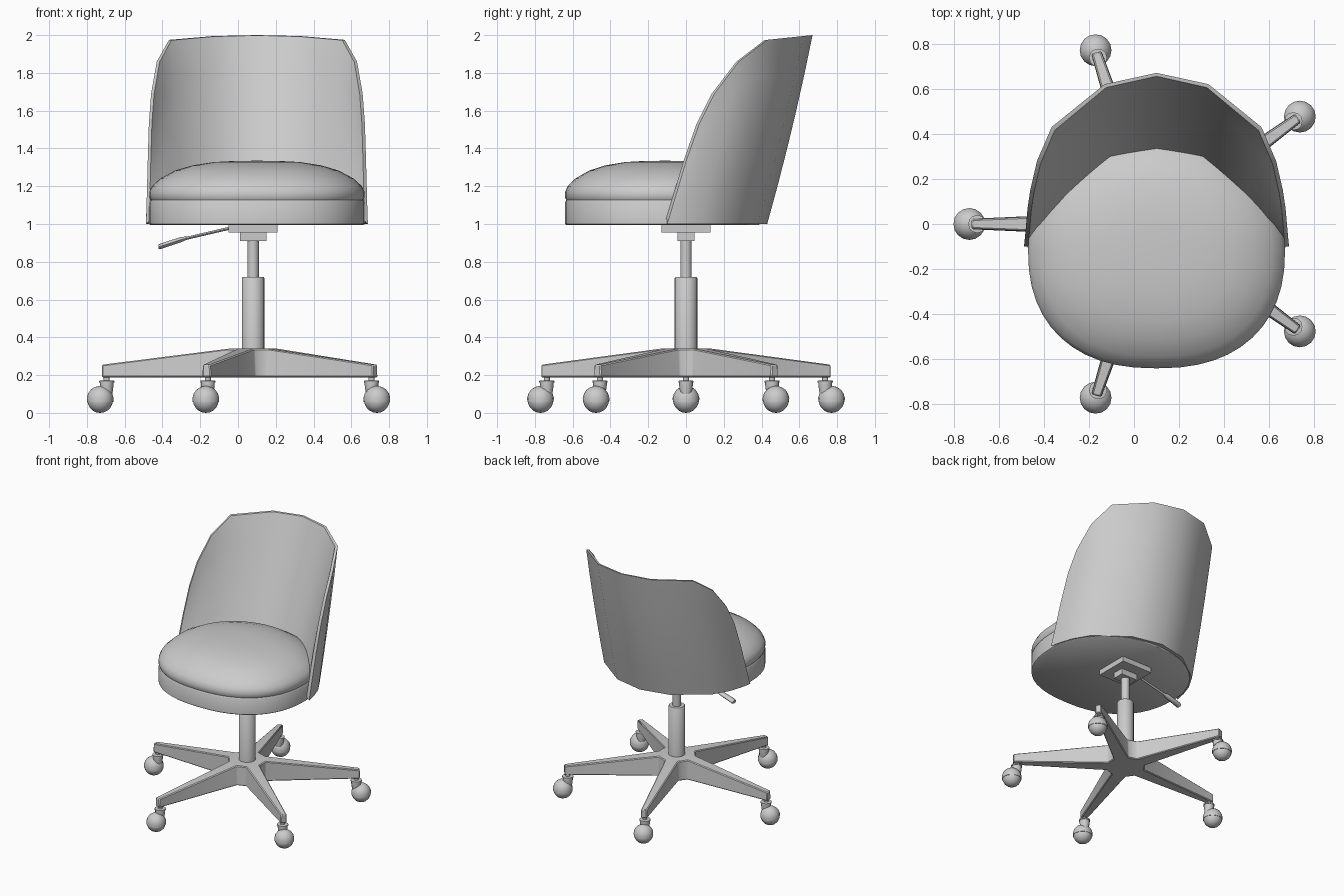
import bpy, bmesh, math
from math import sin, cos, pi, copysign
from mathutils import Vector, Matrix

if "Cube" in bpy.data.objects:
    bpy.data.objects.remove(bpy.data.objects["Cube"])

CX = 0.08    # axis of the swivel base
SX = 0.10    # axis of the seat and back


def finish(name, bm, angle=45):
    bmesh.ops.remove_doubles(bm, verts=bm.verts, dist=1e-5)
    bmesh.ops.recalc_face_normals(bm, faces=bm.faces)
    me = bpy.data.meshes.new(name)
    bm.to_mesh(me)
    bm.free()
    ob = bpy.data.objects.new(name, me)
    bpy.context.collection.objects.link(ob)
    bpy.ops.object.select_all(action='DESELECT')
    ob.select_set(True)
    bpy.context.view_layer.objects.active = ob
    bpy.ops.object.shade_smooth_by_angle(angle=math.radians(angle))
    return ob


def skin(bm, loops, wrap=True, caps=True):
    """Join equal-length point loops with quads."""
    vs = [[bm.verts.new(p) for p in lp] for lp in loops]
    n = len(vs[0])
    for a, b in zip(vs, vs[1:]):
        for i in range(n if wrap else n - 1):
            j = (i + 1) % n
            bm.faces.new((a[i], a[j], b[j], b[i]))
    if caps:
        bm.faces.new(vs[0])
        bm.faces.new(vs[-1])


def lathe(bm, x, y, profile, n=20):
    skin(bm, [[(x + r * cos(2 * pi * i / n), y + r * sin(2 * pi * i / n), z)
               for i in range(n)] for r, z in profile])


def box(name, x0, x1, y0, y1, z0, z1):
    bm = bmesh.new()
    skin(bm, [[(x0, y0, z), (x1, y0, z), (x1, y1, z), (x0, y1, z)] for z in (z0, z1)])
    return finish(name, bm)


# Seat outline: squarish at the front, rounder at the back
def seat_loop(s, z, n=48):
    pts = []
    for i in range(n):
        a = 2 * pi * i / n
        e, b = (2 / 2.35, 0.53) if sin(a) < 0 else (1.0, 0.50)
        pts.append((SX + s * 0.57 * copysign(abs(cos(a)) ** e, cos(a)),
                    -0.11 + s * b * copysign(abs(sin(a)) ** e, sin(a)), z))
    return pts


def seat_part(name, profile):
    bm = bmesh.new()
    skin(bm, [seat_loop(s, z) for s, z in profile])
    finish(name, bm)


seat_part("seat_base", [(0.99, 0.995), (1, 1.0), (1, 1.115), (0.985, 1.13)])
seat_part("seat_cushion", [(0.985, 1.125), (1, 1.14), (1, 1.17), (0.975, 1.2), (0.9, 1.24),
                           (0.76, 1.283), (0.6, 1.31), (0.4, 1.328), (0.2, 1.334), (0.03, 1.335)])

# Wrap-around back: outer foot, rim and padded inner foot for each column
COLS = [((.588, -.10), (.586, -.09, 1.03), (.565, -.10)),
        ((.585, -.085), (.578, 0, 1.33), (.555, -.095)),
        ((.58, -.055), (.572, .07, 1.53), (.545, -.09)),
        ((.57, -.01), (.56, .15, 1.69), (.53, -.08)),
        ((.54, .08), (.53, .28, 1.86), (.48, -.05)),
        ((.47, .20), (.465, .43, 1.975), (.387, .035)),
        ((.23, .38), (.23, .62, 1.995), (.20, .21)),
        ((0, .43), (0, .67, 2.0), (0, .24))]


def back_column(col, side, rows=5):
    foot, rim, pad = Vector((*col[0], 1.0)), Vector(col[1]), Vector((*col[2], 1.02))
    lip = Vector((rim.x * 0.972, rim.y - 0.015, rim.z - 0.002))
    out = [foot.lerp(rim, k / rows) + Vector((0, 0.04 * (rim.z - 1) * k / rows * (1 - k / rows), 0))
           for k in range(rows + 1)]
    inn = [lip.lerp(pad, k / rows) for k in range(rows + 1)]
    return [(SX + side * p.x, p.y, p.z) for p in out + inn]


bm = bmesh.new()
skin(bm, [back_column(c, -1) for c in COLS] + [back_column(c, 1) for c in COLS[-2::-1]])
finish("backrest", bm, 50)

# Tilt mechanism under the seat
box("mount_plate", CX - 0.13, CX + 0.13, -0.13, 0.13, 0.955, 0.998)
box("mount_block", CX - 0.07, CX + 0.07, -0.045, 0.045, 0.91, 0.957)

# Height lever with flattened grip, running out to the left
bm = bmesh.new()
skin(bm, [[(x, w * cos(pi * k / 4), z + h * sin(pi * k / 4)) for k in range(8)]
          for x, z, w, h in [(0.03, 0.995, .008, .008), (-0.27, 0.925, .008, .008),
                             (-0.30, 0.918, .022, .014), (-0.41, 0.882, .026, .015),
                             (-0.42, 0.879, .022, .012)]])
finish("height_lever", bm)

# Gas lift column
bm = bmesh.new()
lathe(bm, CX, 0, [(0.06, 0.25), (0.06, 0.713), (0.055, 0.72), (0.03, 0.72), (0.03, 0.96)])
finish("gas_lift", bm)

# Five-armed base: star with flat hub top, arms sloping to the tips
bm = bmesh.new()
top, bot = [], []
for i in range(5):
    a = pi + i * 2 * pi / 5
    d, s = Vector((cos(a), sin(a), 0)), Vector((-sin(a), cos(a), 0))
    for r, w, z in [(0.13, -.048, .34), (0.80, -.021, .255), (0.80, .021, .255), (0.13, .048, .34)]:
        p = Vector((CX, 0, 0)) + d * r
        wide = w * 1.12
        top.append(tuple(p + s * w + Vector((0, 0, z))))
        bot.append(tuple(p + s * wide + Vector((0, 0, 0.188))))
vt = [bm.verts.new(p) for p in top]
vb = [bm.verts.new(p) for p in bot]
for i in range(20):
    j = (i + 1) % 20
    bm.faces.new((vt[i], vt[j], vb[j], vb[i]))
for v in (vt, vb):
    for k in range(0, 20, 4):
        bm.faces.new(v[k:k + 4])
    bm.faces.new([v[k + m] for k in range(0, 20, 4) for m in (0, 3)])
bmesh.ops.recalc_face_normals(bm, faces=bm.faces)
bmesh.ops.bevel(bm, geom=[e for e in bm.edges if e.calc_face_angle(0) > 0.8],
                offset=0.006, segments=1, affect='EDGES')
finish("star_base", bm, 35)

# Casters: stem, collar, ball wheel and hood over its upper half
for i in range(5):
    a = pi + i * 2 * pi / 5
    d = Vector((cos(a), sin(a), 0))
    p, q = Vector((CX, 0, 0)) + d * 0.775, Vector((CX, 0, 0.068)) + d * 0.81
    bm = bmesh.new()
    lathe(bm, p.x, p.y, [(.03, .10), (.036, .145), (.036, .16), (.04, .16), (.04, .17),
                         (.016, .172), (.016, .20)], 12)
    finish(f"caster_stem_{i + 1}", bm)
    bm = bmesh.new()
    bmesh.ops.create_uvsphere(bm, u_segments=16, v_segments=10, radius=0.068,
                              matrix=Matrix.Translation(q))
    finish(f"caster_wheel_{i + 1}", bm)
    bm = bmesh.new()
    lathe(bm, q.x, q.y, [(.071 * cos(t), q.z + .004 + .071 * sin(t))
                         for t in (-0.2, 0.1, 0.45, 0.8, 1.15, 1.5)], 16)
    finish(f"caster_hood_{i + 1}", bm)
